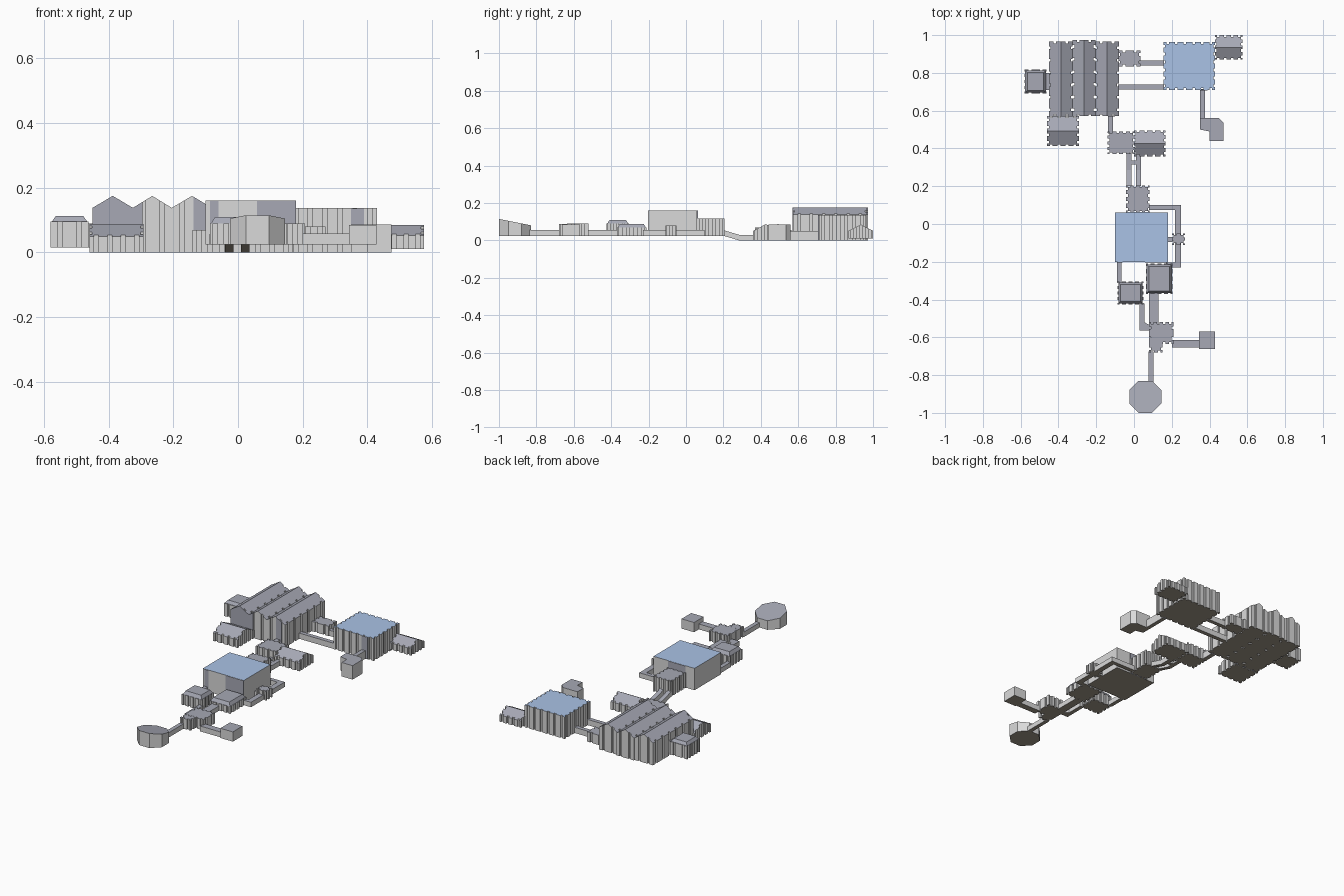
import bpy, bmesh, math

cube = bpy.data.objects.get("Cube")
if cube:
    bpy.data.objects.remove(cube, do_unlink=True)


def material(name, rgb):
    m = bpy.data.materials.new(name)
    m.use_nodes = True
    m.diffuse_color = (*rgb, 1)
    m.node_tree.nodes["Principled BSDF"].inputs["Base Color"].default_value = (*rgb, 1)
    return m


WALL = material("light grey wall", (0.70, 0.70, 0.70))
ROOF = material("slate grey roof", (0.385, 0.395, 0.46))
BLUE = material("blue roof", (0.40, 0.54, 0.79))
FLOOR = material("brown floor", (0.35, 0.31, 0.25))
LOW, HIGH = 0.0, 0.025      # floor levels of the two sites


def as_func(z):
    return z if callable(z) else (lambda x, y: z)


def prism(name, outline, bottom, top, split=None, roof=ROOF, wall=WALL, floor=FLOOR):
    """Extrude an outline; the roof may be split along a ridge."""
    bottom, top = as_func(bottom), as_func(top)
    bm = bmesh.new()
    lo = [bm.verts.new((x, y, bottom(x, y))) for x, y in outline]
    hi = [bm.verts.new((x, y, top(x, y))) for x, y in outline]
    bm.faces.new(lo[::-1]).material_index = 2
    for i in range(len(lo)):
        j = (i + 1) % len(lo)
        bm.faces.new((lo[i], lo[j], hi[j], hi[i]))
    if split:
        a, b = split
        roofs = [hi[a:b + 1], hi[b:] + hi[:a + 1]]
    else:
        roofs = [hi]
    for loop in roofs:
        bm.faces.new(loop).material_index = 1
    mesh = bpy.data.meshes.new(name)
    bm.to_mesh(mesh)
    bm.free()
    for m in (wall, roof, floor):
        mesh.materials.append(m)
    bpy.context.collection.objects.link(bpy.data.objects.new(name, mesh))


def rect(x0, x1, y0, y1):
    return [(x0, y0), (x1, y0), (x1, y1), (x0, y1)]


def grooved(x0, x1, y0, y1, pitch, depth=0.009, width=0.014):
    """Rectangle with evenly spaced wall grooves; also gives side midpoints."""
    pts, mids = [], []
    corners = rect(x0, x1, y0, y1)
    for k in range(4):
        (ax, ay), (bx, by) = corners[k], corners[(k + 1) % 4]
        length = abs(bx - ax) + abs(by - ay)
        ux, uy = (bx - ax) / length, (by - ay) / length
        n = 2 * max(1, round(length / pitch / 2))

        def add(s, d=0):
            pts.append((ax + ux * s - uy * d, ay + uy * s + ux * d))
        add(0)
        for i in range(n):
            if i == n // 2:
                mids.append(len(pts))
                add(length / 2)
            c, h = (i + 0.5) * length / n, width / 2
            for s, d in ((c - h, 0), (c - h, depth), (c + h, depth), (c + h, 0)):
                add(s, d)
    return pts, mids


def box(name, area, z0, z1, **kw):
    prism(name, rect(*area), z0, z1, **kw)


def panel(name, x0, x1, y, z0, z1):
    """Thin slate wall panel centred on a wall face."""
    box(name, (x0, x1, y - 0.003, y + 0.003), z0, z1, wall=ROOF, floor=ROOF)


def flat_room(name, area, z0, z1, pitch=0.04, **kw):
    prism(name, grooved(*area, pitch)[0], z0, z1, **kw)


def gable_room(name, area, z0, eave, peak, axis, pitch=0.04):
    x0, x1, y0, y1 = area
    pts, mids = grooved(*area, pitch)

    def top(x, y):
        t = (2 * y - y0 - y1) / (y1 - y0) if axis == "x" else (2 * x - x0 - x1) / (x1 - x0)
        return peak - (peak - eave) * abs(t)
    split = (mids[1], mids[3]) if axis == "x" else (mids[0], mids[2])
    prism(name, pts, z0, top, split)


def pavilion(name, area, z0, eave, peak, inset=0.016):
    """Grooved room with a low truncated hip roof."""
    flat_room(name, area, z0, eave)
    x0, x1, y0, y1 = area
    bm = bmesh.new()
    rings = []
    for d, z in ((0.004, eave), (inset, peak)):
        rings.append([bm.verts.new((x, y, z)) for x, y in rect(x0 + d, x1 - d, y0 + d, y1 - d)])
    a, b = rings
    for i in range(4):
        j = (i + 1) % 4
        bm.faces.new((a[i], a[j], b[j], b[i]))
    bm.faces.new(b)
    mesh = bpy.data.meshes.new(name + "_roof")
    bm.to_mesh(mesh)
    bm.free()
    mesh.materials.append(ROOF)
    bpy.context.collection.objects.link(bpy.data.objects.new(name + "_roof", mesh))


# Large triple hall and its side rooms
BAYS = (("right", -0.45, -0.325, 0.965), ("middle", -0.325, -0.205, 0.973),
        ("left", -0.205, -0.08, 0.965))
EAVE, PEAK = 0.138, 0.175


def zigzag(x, y):
    for _, x0, x1, _ in BAYS:
        if x0 <= x <= x1:
            return PEAK - (PEAK - EAVE) * abs(2 * x - x0 - x1) / (x1 - x0)


for side, x0, x1, back in BAYS:
    gable_room(f"triple_hall_{side}", (x0, x1, 0.572, back), LOW, EAVE, PEAK, "y", 0.065)
for i, (x0, x1) in enumerate(((-0.45, -0.3875), (-0.3875, -0.325), (-0.325, -0.295), (-0.137, -0.1))):
    panel(f"triple_hall_front_panel_{i + 1}", x0, x1, 0.572, LOW, zigzag)
gable_room("triple_hall_porch", (-0.46, -0.292, 0.413, 0.572), LOW, 0.05, 0.088, "x")
pavilion("triple_hall_side_pavilion", (-0.58, -0.462, 0.692, 0.817), 0.015, 0.095, 0.112)
box("side_pavilion_link", (-0.466, -0.44, 0.71, 0.80), 0.015, 0.09)
flat_room("triple_hall_annex", (-0.082, 0.035, 0.835, 0.918), LOW, 0.06)

# Square hall with blue roof, its rooms and links
flat_room("square_hall", (0.155, 0.43, 0.71, 0.963), LOW, 0.137, roof=BLUE)
panel("square_hall_front_panel", 0.35, 0.39, 0.71, LOW, 0.136)
box("square_hall_link_back", (0.03, 0.16, 0.84, 0.865), LOW, 0.035)
box("square_hall_link_front", (-0.085, 0.16, 0.712, 0.738), LOW, 0.035)
gable_room("square_hall_side_room", (0.428, 0.575, 0.87, 1.0), 0.01, 0.052, 0.085, "x")
box("corner_room_link", (0.35, 0.375, 0.55, 0.715), LOW, 0.05)
prism("corner_room", [(0.35, 0.50), (0.40, 0.49), (0.40, 0.44), (0.475, 0.44), (0.475, 0.535),
                      (0.45, 0.56), (0.35, 0.56)], LOW, 0.086)

# Junction rooms and ramps between the two sites
box("junction_link", (-0.138, -0.11, 0.48, 0.575), LOW, 0.04)
flat_room("junction_room", (-0.14, 0.004, 0.37, 0.49), LOW, 0.07)
gable_room("junction_gable_room", (0.0, 0.168, 0.358, 0.495), LOW, 0.05, 0.088, "x")


def ramp(height):
    return lambda x, y: height + HIGH * max(0, min(1, (0.285 - y) / 0.085))


for side, x0 in (("right", -0.04), ("left", 0.01)):
    for part, y0, y1 in (("slope", 0.20, 0.285), ("landing", 0.285, 0.375)):
        prism(f"ramp_{side}_{part}", rect(x0, x0 + 0.026, y0, y1), ramp(0), ramp(0.03))
box("ramp_cross_link", (-0.015, 0.011, 0.315, 0.335), LOW, 0.03)

# Plain hall with blue roof and the room behind it
box("plain_hall", (-0.10, 0.18, -0.20, 0.06), HIGH, 0.16, roof=BLUE)
panel("plain_hall_panel_front_narrow", -0.087, -0.06, -0.20, HIGH, 0.159)
panel("plain_hall_panel_front_wide", 0.058, 0.18, -0.20, HIGH, 0.159)
panel("plain_hall_panel_back", -0.04, 0.08, 0.06, HIGH, 0.159)
flat_room("plain_hall_back_room", (-0.042, 0.082, 0.06, 0.205), HIGH, 0.118)

# Passage looping round the plain hall
box("loop_passage_back", (0.08, 0.25, 0.075, 0.10), HIGH, 0.055)
box("loop_passage_side", (0.217, 0.25, -0.23, 0.08), HIGH, 0.055)
box("loop_passage_front", (0.17, 0.22, -0.23, -0.205), HIGH, 0.055)
flat_room("loop_room", (0.2, 0.27, -0.11, -0.05), HIGH, 0.08)
box("loop_room_link", (0.175, 0.205, -0.095, -0.068), HIGH, 0.055)

# Front pavilions and passages
pavilion("front_pavilion_right", (-0.087, 0.05, -0.425, -0.305), HIGH, 0.09, 0.11)
pavilion("front_pavilion_left", (0.063, 0.205, -0.37, -0.21), HIGH, 0.068, 0.088)
box("front_passage_right", (-0.09, -0.065, -0.31, -0.195), HIGH, 0.055)
box("front_passage_left", (0.08, 0.13, -0.53, -0.365), HIGH, 0.055)
prism("front_passage_bent", [(0.03, -0.42), (0.03, -0.565), (0.09, -0.565), (0.09, -0.54),
                             (0.055, -0.52), (0.055, -0.42)], HIGH, 0.055)

# Front crossing room, end room and octagon
flat_room("crossing_room", (0.08, 0.208, -0.635, -0.52), HIGH, 0.09)
flat_room("crossing_room_front", (0.08, 0.152, -0.68, -0.60), HIGH, 0.089)
box("end_room_passage", (0.2, 0.345, -0.655, -0.615), HIGH, 0.058)
box("end_room", (0.343, 0.428, -0.662, -0.568), HIGH, 0.085)
box("octagon_passage", (0.078, 0.103, -0.84, -0.675), HIGH, 0.055)
radius = 0.085 / math.cos(math.pi / 8)
octagon = [(0.06 + radius * math.cos(a), -0.915 + radius * math.sin(a))
           for a in (math.pi / 8 + i * math.pi / 4 for i in range(8))]
prism("octagon_room", octagon, HIGH, lambda x, y: 0.115 - 0.2 * (y + 1))
